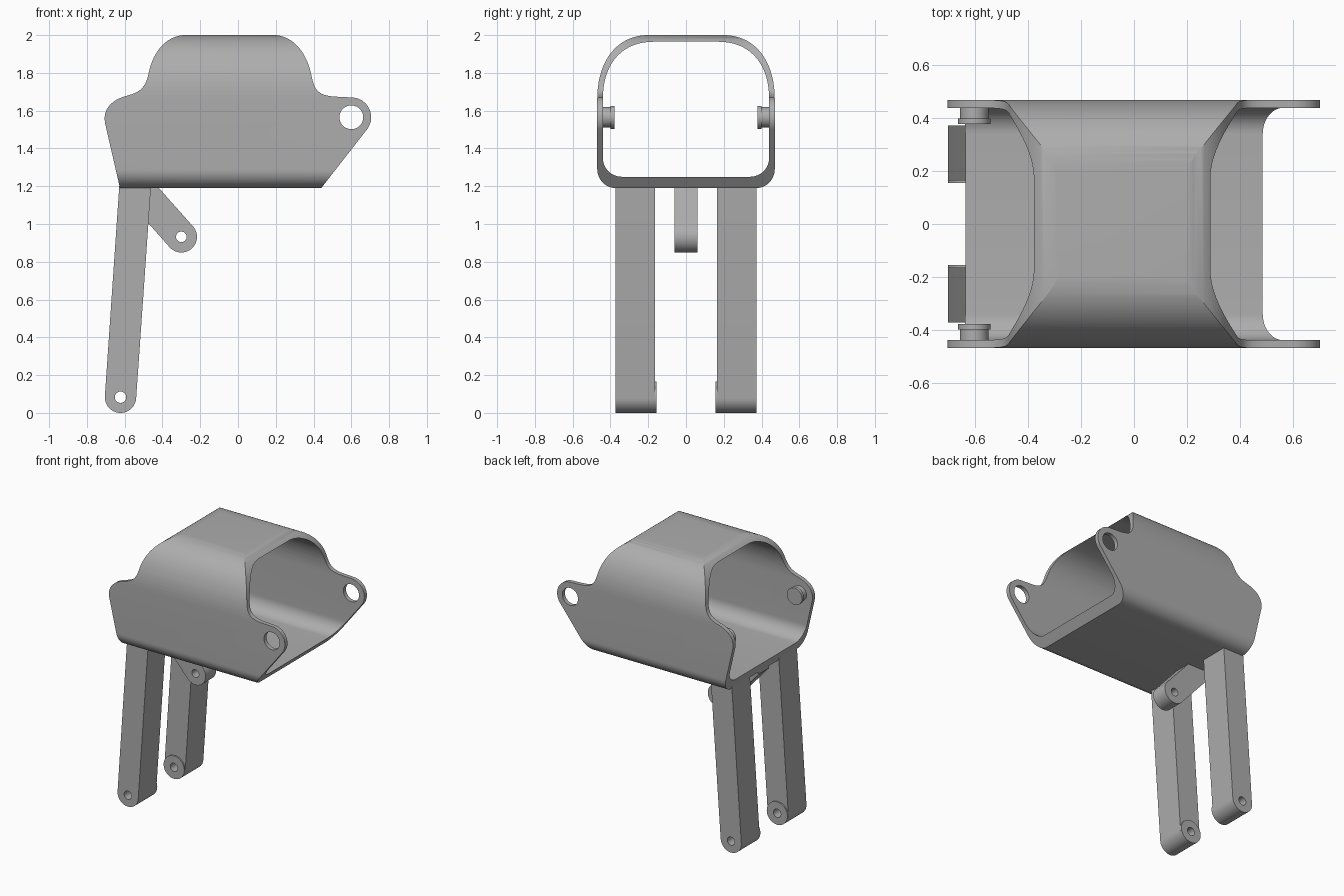
import bpy, bmesh, math
from mathutils import Matrix, Vector
from mathutils.geometry import interpolate_bezier

old = bpy.data.objects.get("Cube")
if old:
    bpy.data.objects.remove(old, do_unlink=True)

GREY = (0.42, 0.42, 0.42, 1)
mat = bpy.data.materials.new("plain grey")
mat.use_nodes = True
mat.diffuse_color = GREY
mat.node_tree.nodes["Principled BSDF"].inputs["Base Color"].default_value = GREY

# Local outline axes placed on the front plane (x, z) or the side plane (y, z)
FRONT = Matrix(((1, 0, 0), (0, 0, -1), (0, 1, 0))).to_4x4()
SIDE = Matrix(((0, 0, 1), (1, 0, 0), (0, 1, 0))).to_4x4()


def bez(a, ha, hb, b, n=20):
    return [(p.x, p.y) for p in interpolate_bezier(Vector(a), Vector(ha), Vector(hb), Vector(b), n)]


def arc(cx, cy, r, start, end, n=24):
    angles = [math.radians(start + (end - start) * i / n) for i in range(n + 1)]
    return [(cx + r * math.cos(t), cy + r * math.sin(t)) for t in angles]


def circle(cx, cy, r):
    return arc(cx, cy, r, 0, 360, 40)[:-1]


def finish(obj):
    bpy.ops.object.select_all(action='DESELECT')
    obj.select_set(True)
    bpy.context.view_layer.objects.active = obj
    bpy.ops.object.shade_smooth_by_angle(angle=math.radians(30))


def plate(name, loops, lo, hi, plane=FRONT):
    """Extrude an outline with holes from lo to hi across its plane."""
    curve = bpy.data.curves.new(name, 'CURVE')
    curve.dimensions = '2D'
    curve.fill_mode = 'BOTH'
    curve.extrude = (hi - lo) / 2
    for loop in loops:
        spline = curve.splines.new('POLY')
        spline.points.add(len(loop) - 1)
        for point, (u, v) in zip(spline.points, loop):
            point.co = (u, v, 0, 1)
        spline.use_cyclic_u = True
    helper = bpy.data.objects.new(name + " curve", curve)
    bpy.context.collection.objects.link(helper)
    deps = bpy.context.evaluated_depsgraph_get()
    mesh = bpy.data.meshes.new_from_object(helper.evaluated_get(deps))
    bpy.data.objects.remove(helper, do_unlink=True)
    middle = (lo + hi) / 2
    shift = Vector((0, middle, 0)) if plane is FRONT else Vector((middle, 0, 0))
    mesh.transform(Matrix.Translation(shift) @ plane)
    bm = bmesh.new()
    bm.from_mesh(mesh)
    bmesh.ops.remove_doubles(bm, verts=bm.verts, dist=0.0002)
    bmesh.ops.recalc_face_normals(bm, faces=bm.faces)
    bm.to_mesh(mesh)
    bm.free()
    mesh.materials.clear()
    mesh.materials.append(mat)
    obj = bpy.data.objects.new(name, mesh)
    bpy.context.collection.objects.link(obj)
    finish(obj)
    return obj


def section(w, bottom, top, r, flat, spring, bulge):
    """Symmetric tube section with small lower and broad upper corners."""
    half = arc(w - r, bottom + r, r, -90, 0, 12)
    half += bez((w, spring), (w, spring + bulge), (flat + 0.16, top), (flat, top), 28)
    return half + [(-y, z) for y, z in reversed(half)]


# Sleeve: a tube trimmed to the side silhouette
sleeve = plate("sleeve", [section(0.47, 1.19, 2.0, 0.10, 0.20, 1.66, 0.21),
                          section(0.44, 1.25, 1.965, 0.10, 0.17, 1.66, 0.20)],
               -0.9, 0.9, SIDE)
silhouette = [(-0.618, 1.16)]
silhouette += bez((-0.703, 1.53), (-0.72, 1.61), (-0.665, 1.66), (-0.585, 1.68))
silhouette += bez((-0.585, 1.68), (-0.51, 1.70), (-0.49, 1.73), (-0.475, 1.79))[1:]
silhouette += bez((-0.475, 1.79), (-0.455, 1.90), (-0.39, 1.995), (-0.28, 2.001))[1:]
silhouette += [(-0.28, 2.05), (0.19, 2.05)]
silhouette += bez((0.19, 2.001), (0.30, 1.995), (0.365, 1.90), (0.388, 1.79))
silhouette += bez((0.388, 1.79), (0.405, 1.70), (0.43, 1.685), (0.50, 1.675))[1:]
silhouette += arc(0.60, 1.565, 0.105, 90, -38)
silhouette += [(0.417, 1.16)]
trim = plate("trim helper", [silhouette, circle(0.60, 1.565, 0.063)], -0.7, 0.7)
trim.hide_render = True
cut = sleeve.modifiers.new("trim", 'BOOLEAN')
cut.operation = 'INTERSECT'
cut.solver = 'EXACT'
cut.object = trim
deps = bpy.context.evaluated_depsgraph_get()
trimmed = bpy.data.meshes.new_from_object(sleeve.evaluated_get(deps))
sleeve.modifiers.clear()
sleeve.data = trimmed
bpy.data.objects.remove(trim, do_unlink=True)
finish(sleeve)

# Legs with inner bosses, and pegs inside the sleeve walls
foot = (-0.622, 0.083)
leg_outline = [(-0.46, 1.21), (-0.628, 1.21)] + arc(*foot, 0.083, 176, 356)
for label, s in (("left", 1), ("right", -1)):
    def span(a, b):
        return sorted((s * a, s * b))
    bolt = circle(*foot, 0.03)
    plate(label + " leg", [leg_outline, bolt], *span(0.165, 0.373))
    plate(label + " leg boss", [circle(*foot, 0.083), bolt], *span(0.155, 0.165))
    plate(label + " peg", [circle(-0.605, 1.565, 0.054)], *span(0.398, 0.445))
    plate(label + " peg head", [circle(-0.605, 1.565, 0.061)], *span(0.378, 0.40))

# Slanted lug under the sleeve
lug_outline = [(-0.427, 1.2), (-0.625, 1.2), (-0.625, 1.174)]
lug_outline += arc(-0.30, 0.932, 0.083, 221, 401)
plate("lug", [lug_outline, circle(-0.30, 0.932, 0.028)], -0.06, 0.06)
